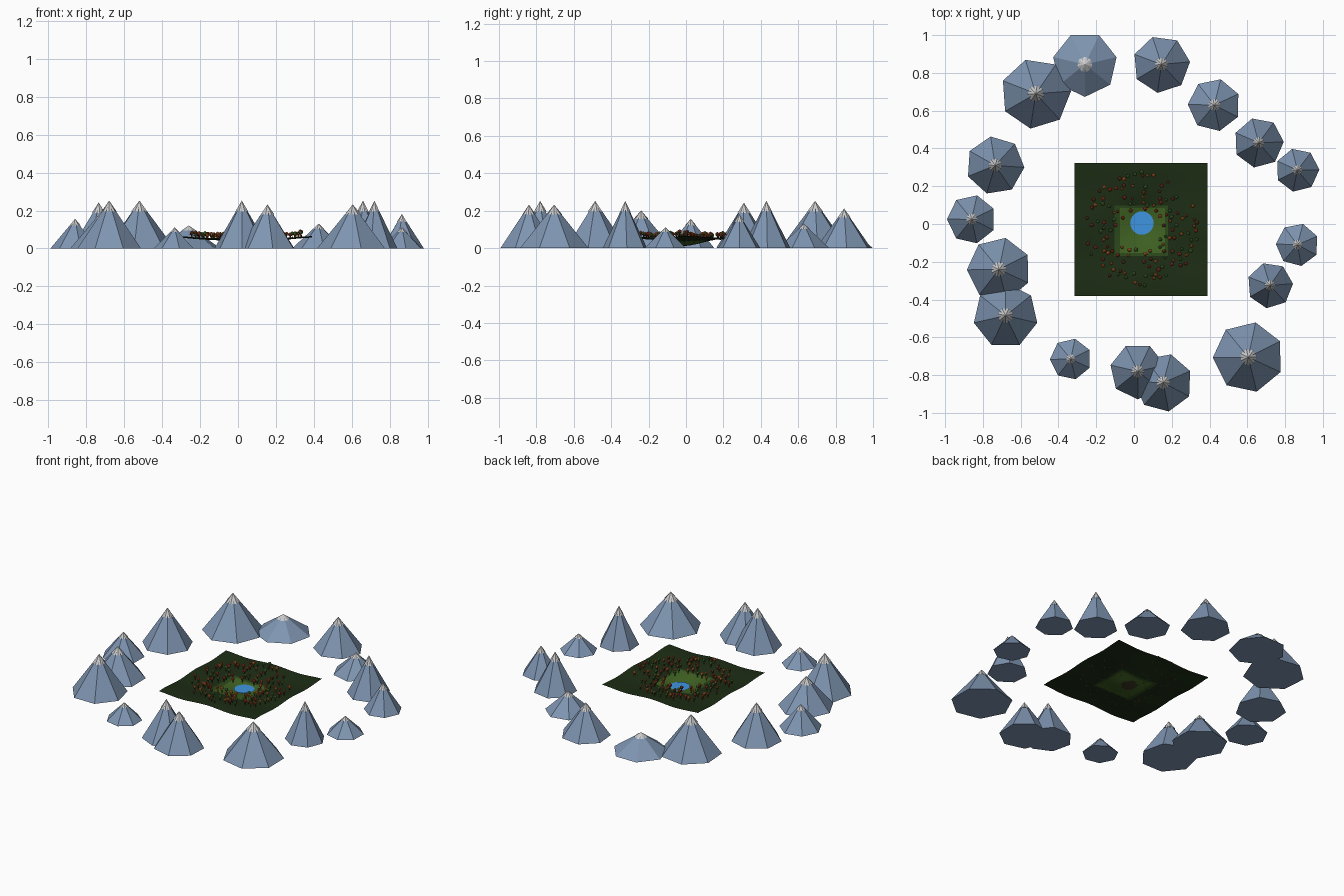
import bpy, bmesh, math, random
from mathutils import Matrix, Vector

if "Cube" in bpy.data.objects:
    bpy.data.objects.remove(bpy.data.objects["Cube"])

random.seed(4)


def mat(name, r, g, b):
    m = bpy.data.materials.new(name)
    m.diffuse_color = (r, g, b, 1)
    m.use_nodes = True
    m.node_tree.nodes["Principled BSDF"].inputs["Base Color"].default_value = m.diffuse_color
    return m


def finish(bm, name, mats, smooth=False):
    me = bpy.data.meshes.new(name)
    for f in bm.faces:
        f.smooth = smooth
    bm.to_mesh(me)
    bm.free()
    ob = bpy.data.objects.new(name, me)
    for m in mats:
        me.materials.append(m)
    bpy.context.collection.objects.link(ob)
    return ob


def cone(name, x, y, z, r, h, angle, m):
    bm = bmesh.new()
    ring = [bm.verts.new((x + r * math.cos(angle + i * math.tau / 7),
                          y + r * math.sin(angle + i * math.tau / 7), z)) for i in range(7)]
    tip = bm.verts.new((x, y, z + h))
    for i in range(7):
        bm.faces.new((ring[i], ring[(i + 1) % 7], tip))
    bm.faces.new(ring[::-1])
    finish(bm, name, [m])


rock = mat("rock", .21, .30, .44)
snow = mat("snow", .85, .87, .88)
dark = mat("forest_floor", .012, .026, .007)
mid = mat("meadow_edge", .025, .065, .011)
light = mat("meadow", .05, .12, .016)
mud = mat("mud", .04, .035, .015)
water = mat("water", .05, .30, .75)
bark = mat("bark", .05, .025, .01)
leaves = [mat("leaf_red", .40, .05, .02), mat("leaf_orange", .60, .17, .03),
          mat("leaf_green", .08, .20, .04), mat("leaf_rust", .25, .06, .02)]

# Ring of mountains: x, y, radius, height, angle of one corner
mountains = [
    (-.52, .69, .187, .25, 107), (-.26, .845, .172, .12, -90),
    (.145, .845, .152, .21, 108), (.425, .63, .14, .13, 76),
    (.66, .43, .133, .25, 105), (.865, .285, .116, .18, 104),
    (.865, -.11, .114, .11, 75), (.72, -.325, .122, .25, 107),
    (.605, -.705, .188, .23, 78), (.155, -.84, .155, .23, 75),
    (.02, -.78, .148, .25, -90), (-.335, -.715, .11, .11, 78),
    (-.68, -.485, .172, .25, 90), (-.715, -.24, .17, .20, 78),
    (-.735, .31, .155, .24, 99), (-.86, .025, .13, .155, 77)]
for i, (x, y, r, h, a) in enumerate(mountains):
    a = math.radians(a)
    cone(f"mountain_{i + 1}", x, y, 0, r, h, a, rock)
    # snow cap turned half a side so it reads as a star
    cone(f"snow_cap_{i + 1}", x, y, .78 * h, .235 * r, .23 * h, a + math.pi / 7, snow)

# Wavy valley floor with a basin in the middle
CX, CY, HALF = .038, -.028, .352
PX, PY = .042, .005


def ground(x, y):
    d = math.hypot(x - PX, y - PY + .01)
    wave = .005 * math.sin(17 * x + 1) + .004 * math.cos(19 * y)
    return .056 + wave * min(1, d / .25) - .044 * math.exp(-(d / .14) ** 2)


bm = bmesh.new()
bmesh.ops.create_grid(bm, x_segments=50, y_segments=50, size=HALF)
for v in bm.verts:
    v.co.x += CX
    v.co.y += CY
    v.co.z = ground(v.co.x, v.co.y)
for f in bm.faces:
    c = f.calc_center_median()
    d = max(abs(c.x - .04), abs(c.y + .035))
    f.material_index = 2 if d < .118 else 1 if d < .14 else 0
    if math.hypot(c.x - PX, c.y - PY) < .05:
        f.material_index = 3
finish(bm, "valley_floor", [dark, mid, light, mud], True)

# Pond surface
bm = bmesh.new()
bmesh.ops.create_circle(bm, cap_ends=True, segments=24, radius=.062,
                        matrix=Matrix.Translation((PX, PY, .026)))
finish(bm, "pond", [water])

# Autumn trees scattered around the meadow
bm = bmesh.new()
spots = []
while len(spots) < 135:
    a, r = random.uniform(0, math.tau), math.sqrt(random.uniform(.012, .092))
    p = Vector((CX + r * math.cos(a), CY + r * math.sin(a)))
    if all((p - q).length > .02 for q in spots):
        spots.append(p)
for p in spots:
    z = ground(p.x, p.y)
    s = random.uniform(.8, 1.2)
    n = len(bm.faces)
    bmesh.ops.create_cone(bm, cap_ends=True, segments=5, radius1=.003 * s, radius2=.002 * s,
                          depth=.02 * s, matrix=Matrix.Translation((p.x, p.y, z + .009 * s)))
    bm.faces.ensure_lookup_table()
    start = len(bm.faces)
    bmesh.ops.create_icosphere(bm, subdivisions=1, radius=.0105 * s,
                               matrix=Matrix.Translation((p.x, p.y, z + .024 * s)))
    bm.faces.ensure_lookup_table()
    k = random.randint(1, 4)
    for f in bm.faces[start:]:
        f.material_index = k
finish(bm, "trees", [bark] + leaves)
